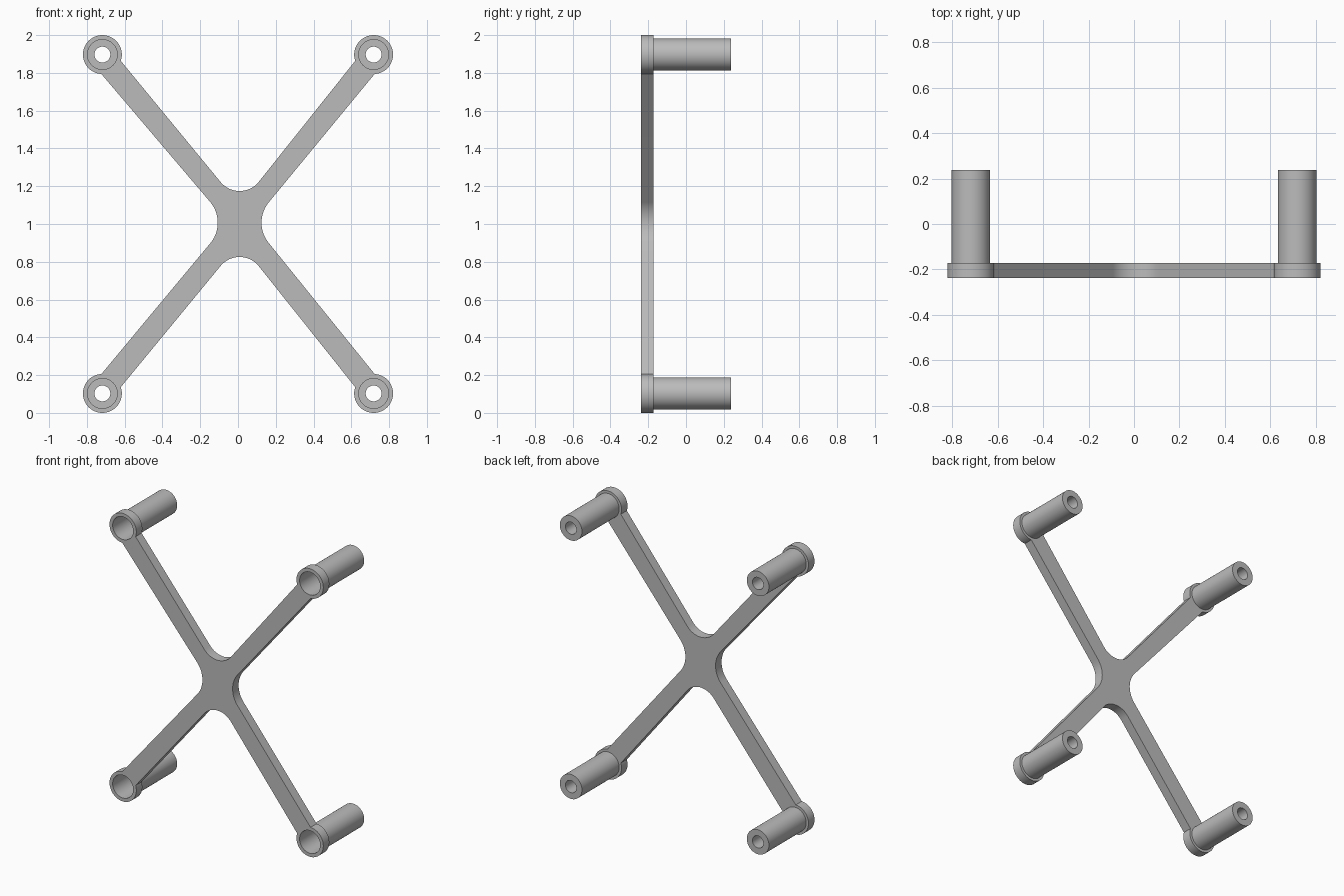
import bpy, bmesh, math
from mathutils import Vector

cube = bpy.data.objects.get("Cube")
if cube:
    bpy.data.objects.remove(cube, do_unlink=True)

FRONT, PLATE_BACK, BACK = -0.237, -0.171, 0.237
POST_X, POST_Z = 0.718, 0.897      # post offsets from the middle (z = 1)

grey = bpy.data.materials.new("plain grey")
grey.use_nodes = True
colour = (0.5, 0.5, 0.5, 1)
grey.diffuse_color = colour
grey.node_tree.nodes["Principled BSDF"].inputs["Base Color"].default_value = colour


def fillet(a, corner, b, radius, steps=16):
    """Points of a round between the edges a-corner and corner-b."""
    u, v = (a - corner).normalized(), (b - corner).normalized()
    half = u.angle(v) / 2
    centre = corner + (u + v).normalized() * radius / math.sin(half)
    tangent = radius / math.tan(half)
    start, end = corner + u * tangent - centre, corner + v * tangent - centre
    return [centre + (start.lerp(end, i / steps)).normalized() * radius
            for i in range(steps + 1)]


def make_object(name, bm):
    bmesh.ops.recalc_face_normals(bm, faces=bm.faces)
    mesh = bpy.data.meshes.new(name)
    bm.to_mesh(mesh)
    bm.free()
    mesh.materials.append(grey)
    obj = bpy.data.objects.new(name, mesh)
    bpy.context.collection.objects.link(obj)
    return obj


def prism(name, outline, y0, y1):
    bm = bmesh.new()
    face = bm.faces.new([bm.verts.new((p.x, y0, p.y)) for p in outline])
    extruded = bmesh.ops.extrude_face_region(bm, geom=[face])["geom"]
    bmesh.ops.translate(bm, vec=(0, y1 - y0, 0),
                        verts=[g for g in extruded if isinstance(g, bmesh.types.BMVert)])
    return make_object(name, bm)


def disc(name, centre, radius, y0, y1, sides=64):
    angles = [2 * math.pi * i / sides for i in range(sides)]
    return prism(name, [centre + radius * Vector((math.cos(a), math.sin(a))) for a in angles],
                 y0, y1)


def combine(target, tool, operation):
    mod = target.modifiers.new(operation.lower(), 'BOOLEAN')
    mod.operation, mod.solver, mod.object = operation, 'EXACT', tool
    bpy.context.view_layer.objects.active = target
    bpy.ops.object.modifier_apply(modifier=mod.name)
    bpy.data.objects.remove(tool, do_unlink=True)


# Cross outline: arm ends joined by rounded inner corners
def arm_end(sx, sz):
    """Side edge, post centre and upright edge of one arm."""
    return [Vector((sx * x, 1 + sz * z))
            for x, z in ((0.724, 0.795), (POST_X, POST_Z), (0.62, 0.863))]


ul, ur, lr, ll = (arm_end(*s) for s in ((-1, 1), (1, 1), (1, -1), (-1, -1)))
outline = (ul
           + fillet(ul[2], Vector((0.01, 1.098)), ur[2], 0.13) + ur[::-1]
           + fillet(ur[0], Vector((0.075, 1.008)), lr[0], 0.17) + lr
           + fillet(lr[2], Vector((0.01, 0.902)), ll[2], 0.13) + ll[::-1]
           + fillet(ll[0], Vector((-0.055, 1.008)), ul[0], 0.17))
frame = prism("cross_frame", outline, FRONT, PLATE_BACK)

# Collars and hollow posts at the four arm ends
for sx in (-1, 1):
    for sz in (-1, 1):
        c = Vector((sx * POST_X, 1 + sz * POST_Z))
        combine(frame, disc("collar", c, 0.103, FRONT, PLATE_BACK), 'UNION')
        combine(frame, disc("post", c, 0.085, -0.2, BACK), 'UNION')
        combine(frame, disc("socket", c, 0.079, FRONT - 0.05, -0.03), 'DIFFERENCE')
        combine(frame, disc("screw_hole", c, 0.042, -0.1, BACK + 0.05), 'DIFFERENCE')

# Smooth the round walls, keep flat faces crisp
bpy.ops.object.select_all(action='DESELECT')
frame.select_set(True)
bpy.context.view_layer.objects.active = frame
bpy.ops.object.shade_smooth_by_angle(angle=math.radians(30))
